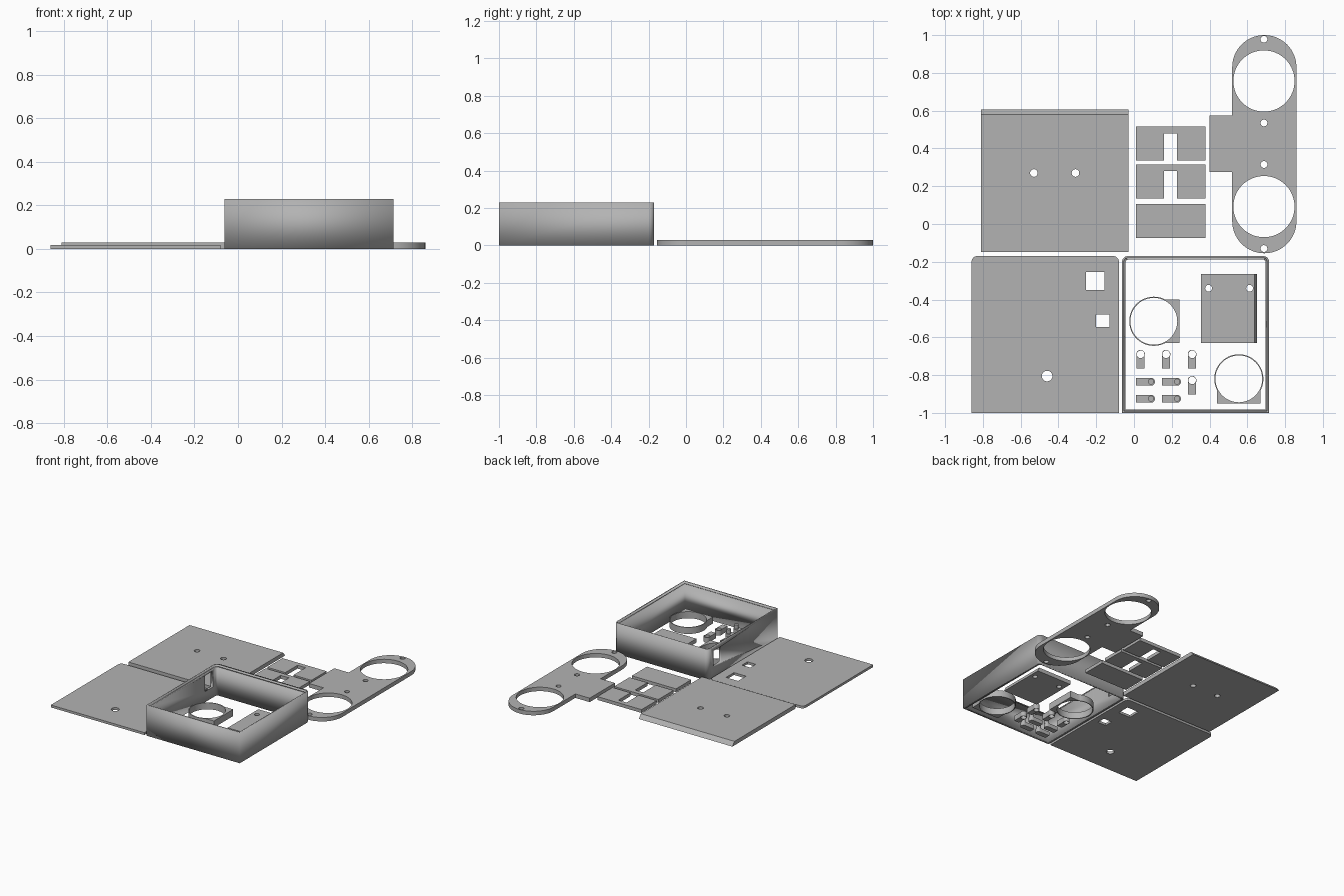
import bpy, math
from math import sin, cos, asin, pi, tau

cube = bpy.data.objects.get("Cube")
if cube:
    bpy.data.objects.remove(cube, do_unlink=True)

grey = bpy.data.materials.new("plain grey")
grey.use_nodes = True
grey.diffuse_color = (0.45, 0.45, 0.45, 1)
grey.node_tree.nodes["Principled BSDF"].inputs["Base Color"].default_value = (0.45, 0.45, 0.45, 1)


def arc(cx, cy, r, a0=0, a1=tau, n=48):
    return [(cx + r * cos(a0 + (a1 - a0) * i / n), cy + r * sin(a0 + (a1 - a0) * i / n)) for i in range(n + 1)]


def circle(cx, cy, r, n=48):
    return arc(cx, cy, r, n=n)[:-1]


def rect(x0, x1, y0, y1, r=0):
    """Rectangle whose two back corners can be rounded."""
    if not r:
        return [(x0, y0), (x1, y0), (x1, y1), (x0, y1)]
    return ([(x0, y0), (x1, y0)] + arc(x1 - r, y1 - r, r, 0, pi / 2, 8)
            + arc(x0 + r, y1 - r, r, pi / 2, pi, 8))


def plate(name, outline, holes=(), z0=0, z1=0.03):
    """Flat part cut from an outline with through holes."""
    curve = bpy.data.curves.new(name, 'CURVE')
    curve.dimensions = '2D'
    curve.fill_mode = 'BOTH'
    curve.extrude = (z1 - z0) / 2
    for loop in [outline, *holes]:
        spline = curve.splines.new('POLY')
        spline.points.add(len(loop) - 1)
        for p, (x, y) in zip(spline.points, loop):
            p.co = (x, y, 0, 1)
        spline.use_cyclic_u = True
    ob = bpy.data.objects.new(name, curve)
    bpy.context.collection.objects.link(ob)
    bpy.ops.object.select_all(action='DESELECT')
    ob.select_set(True)
    bpy.context.view_layer.objects.active = ob
    bpy.ops.object.convert(target='MESH')
    ob = bpy.context.object
    for v in ob.data.vertices:
        v.co.z += (z0 + z1) / 2
    ob.data.materials.clear()
    ob.data.materials.append(grey)
    bpy.ops.object.shade_smooth_by_angle(angle=math.radians(30))
    return ob


def slope_edge(ob, axis, limit, amount):
    """Lean one outer edge inward at the top."""
    top = max(v.co.z for v in ob.data.vertices)
    for v in ob.data.vertices:
        if v.co.z > top - 0.001 and v.co[axis] > limit:
            v.co[axis] -= amount


def holder(name, cx, cy, r, reach, half, wall, turn, height):
    """Ring with a square-ended block on one side."""
    a = asin(half / r)
    pts = arc(0, 0, r, a, tau - a) + [(reach, -half), (reach, half)]
    c, s = cos(turn), sin(turn)
    pts = [(cx + x * c - y * s, cy + x * s + y * c) for x, y in pts]
    return plate(name, pts, [circle(cx, cy, r - wall)], 0, height)


# Open case: outer shell, lower inner lip, window through the side wall
shell = plate("case_wall", rect(-0.063, 0.715, -1, -0.17, 0.03),
              [rect(-0.053, 0.705, -0.99, -0.18, 0.022)], 0, 0.23)
lip = plate("case_lip", rect(-0.053, 0.705, -0.99, -0.18, 0.022),
            [rect(-0.045, 0.697, -0.982, -0.188, 0.016)], 0, 0.215)
cutter = plate("window_cutter", rect(-0.1, 0, -0.33, -0.235), (), 0.08, 0.2)
cutter.hide_render = True
cutter.hide_viewport = True
for ob in (shell, lip):
    mod = ob.modifiers.new("window", 'BOOLEAN')
    mod.object = cutter
    mod.operation = 'DIFFERENCE'
    mod.solver = 'EXACT'

# Large flat panels
plate("lid", rect(-0.86, -0.08, -1, -0.17, 0.03),
      [rect(-0.255, -0.155, -0.35, -0.255), rect(-0.2, -0.13, -0.545, -0.48),
       circle(-0.46, -0.805, 0.028)], 0, 0.018)
back = plate("back_panel", rect(-0.81, -0.03, -0.148, 0.605),
             [circle(x, 0.27, 0.02) for x in (-0.53, -0.31)])
slope_edge(back, 1, 0.6, 0.025)

# Twin-ring bracket with side tab
cx, r = 0.69, 0.17
outline = (arc(cx, 0.83, r, 0, pi) + [(0.52, 0.575), (0.4, 0.575), (0.4, 0.275), (0.52, 0.275)]
           + arc(cx, 0.015, r, pi, tau))
plate("ring_bracket", outline,
      [circle(cx - 0.002, y, 0.162, 64) for y in (0.757, 0.092)]
      + [circle(cx - 0.002, y, 0.018, 24) for y in (0.978, 0.535, 0.315, -0.13)])

# Three small blocks, two of them slotted
for name, y in (("slotted_block_back", 0.335), ("slotted_block_front", 0.135)):
    plate(name, [(0.01, y), (0.16, y), (0.16, y + 0.145), (0.228, y + 0.145),
                 (0.228, y), (0.378, y), (0.378, y + 0.18), (0.01, y + 0.18)], (), 0, 0.025)
plate("plain_block", rect(0.01, 0.378, -0.075, 0.105), (), 0, 0.025)

# Parts lying inside the case
inner = plate("mount_plate", rect(0.355, 0.65, -0.63, -0.265),
              [circle(x, -0.34, 0.018, 24) for x in (0.395, 0.612)])
slope_edge(inner, 0, 0.64, 0.012)
holder("ring_holder_left", 0.105, -0.515, 0.13, 0.135, 0.115, 0.006, 0, 0.05)
holder("ring_holder_right", 0.555, -0.82, 0.13, 0.13, 0.115, 0.006, -pi / 2, 0.05)
for i, (x, y) in enumerate([(0.035, -0.69), (0.17, -0.69), (0.308, -0.69), (0.308, -0.828)]):
    holder(f"small_holder_{i + 1}", x, y, 0.023, 0.075, 0.021, 0.003, -pi / 2, 0.04)
for i, (x, y) in enumerate([(0.09, -0.835), (0.228, -0.835), (0.09, -0.925), (0.228, -0.925)]):
    body = [(x - 0.08, y + 0.021), (x - 0.08, y - 0.021)] + arc(x, y, 0.021, -pi / 2, pi / 2, 16)
    plate(f"button_{i + 1}", body, (), 0, 0.03)
    plate(f"button_peg_{i + 1}", circle(x, y, 0.016, 24), (), 0.03, 0.06)
